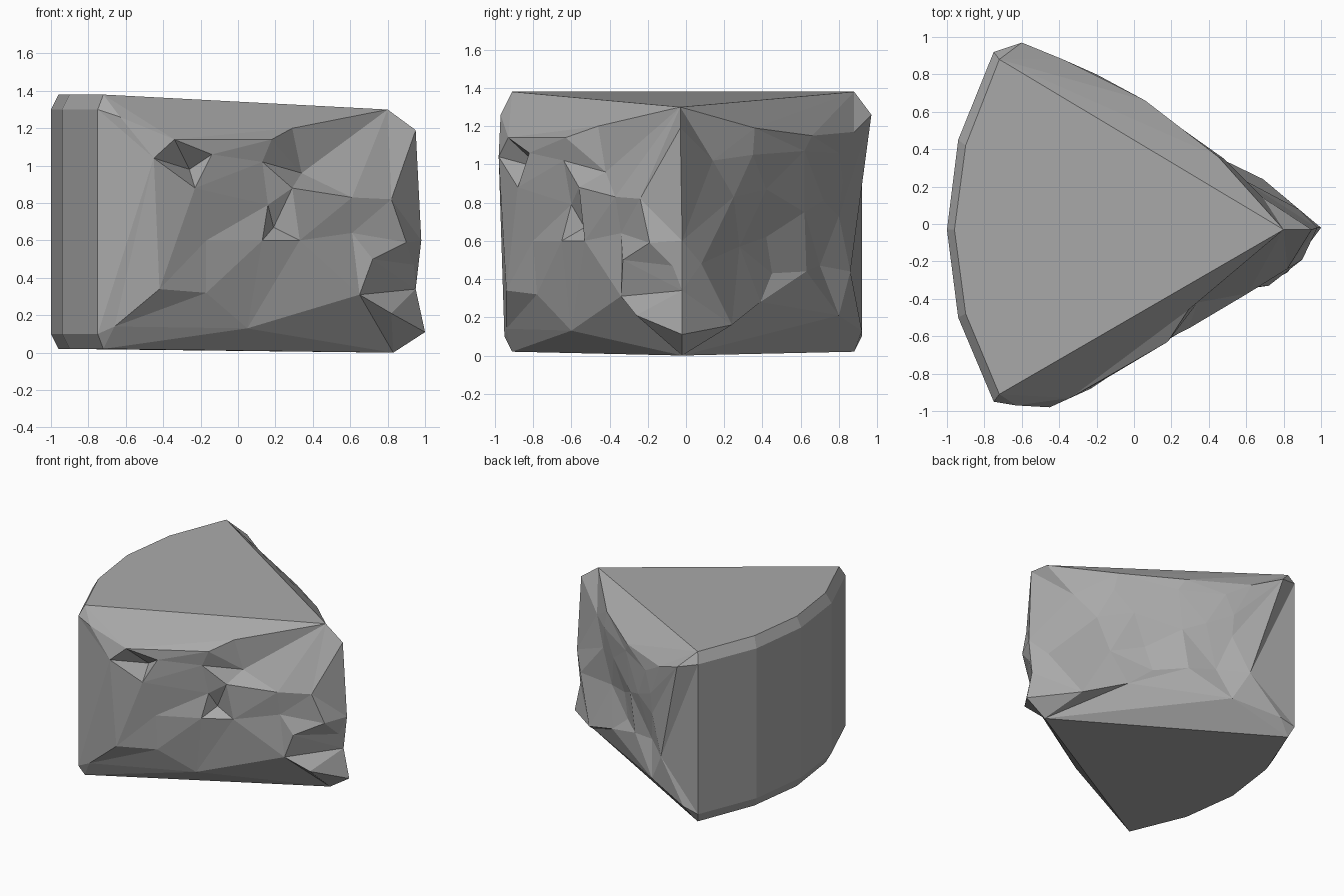
import bpy, bmesh
from mathutils import Vector
from mathutils.geometry import delaunay_2d_cdt

cube = bpy.data.objects.get("Cube")
if cube:
    bpy.data.objects.remove(cube, do_unlink=True)

# One plain stone colour
stone = bpy.data.materials.new("grey stone")
stone.use_nodes = True
colour = (0.4, 0.4, 0.4, 1)
stone.diffuse_color = colour
stone.node_tree.nodes["Principled BSDF"].inputs["Base Color"].default_value = colour

bm = bmesh.new()


def add_points(points):
    """Make vertices from points given in hundredths of a unit."""
    return [bm.verts.new(Vector(p) / 100) for p in points]


def loft(lower, upper):
    """Join two rows of vertices with a strip of quads."""
    for i in range(len(lower) - 1):
        bm.faces.new((lower[i], lower[i + 1], upper[i + 1], upper[i]))


def broken_face(border, peaks):
    """Fill a border with rough triangles that pass through the peaks."""
    verts = border + add_points(peaks)
    flat = [Vector((v.co.x, v.co.z)) for v in verts]
    result = delaunay_2d_cdt(flat, [], [list(range(len(border)))], 1, 1e-5)
    tris, sources = result[2], result[3]
    for tri in tris:
        corners = [verts[sources[i][0]] for i in tri if sources[i]]
        if len(set(corners)) == 3:
            bm.faces.new(corners)


# Curved outer wall with chamfered rims, running from back to front
outer = [(-75, 92), (-94, 45), (-100, -3), (-94, -50), (-75, -95)]
inner = [(-72, 88), (-90, 42), (-96, -3), (-90, -48), (-72, -91)]
levels = [(inner, 2), (outer, 10), (outer, 130), (inner, 138)]
rows = [add_points([(x, y, z) for x, y in arc]) for arc, z in levels]
for lower, upper in zip(rows, rows[1:]):
    loft(lower, upper)

# Worn pointed edge opposite the wall, from bottom to top
tip = add_points([(83, -2, 0), (100, -2, 11), (95, -2, 34),
                  (98, -2, 60), (95, -3, 119), (80, -3, 130)])

# Flat top and bottom
bm.faces.new(rows[-1] + [tip[-1]])
bm.faces.new(rows[0] + [tip[0]])

# Rough fracture on the front side
front_peaks = [
    (-63, -97, 126), (-34, -93, 114), (18, -63, 114), (29, -46, 120),
    (-45, -98, 104), (-14, -82, 106), (-26, -76, 98), (-23, -88, 88),
    (13, -64, 102), (34, -42, 96), (29, -56, 88), (61, -37, 83),
    (16, -60, 79), (19, -53, 67), (13, -65, 60), (33, -53, 60),
    (-17, -80, 60), (-42, -94, 34), (-17, -78, 32), (61, -34, 64),
    (82, -24, 82), (90, -19, 59), (72, -33, 50), (94, -7, 47),
    (65, -34, 31), (82, -26, 21), (5, -60, 13), (-66, -94, 14),
]
broken_face([row[-1] for row in rows] + tip[::-1], front_peaks)

# Rough fracture on the back side
back_peaks = [
    (-60, 97, 126), (-38, 88, 117), (6, 66, 115), (45, 36, 119),
    (69, 14, 102), (48, 35, 105), (10, 62, 107), (-20, 80, 106),
    (56, 25, 83), (35, 42, 87), (46, 28, 57), (25, 42, 62),
    (-26, 82, 90), (-8, 72, 81), (6, 62, 75), (-26, 80, 73),
    (-38, 86, 44), (-19, 70, 47), (1, 63, 44), (20, 45, 43),
    (38, 39, 28), (88, 8, 48), (69, 24, 16), (-26, 80, 21),
    (-62, 92, 13),
]
broken_face([row[0] for row in rows] + tip[::-1], back_peaks)

# Finish as one flat-shaded solid
bmesh.ops.recalc_face_normals(bm, faces=bm.faces[:])
mesh = bpy.data.meshes.new("broken_stone_wedge")
bm.to_mesh(mesh)
bm.free()
mesh.materials.append(stone)
wedge = bpy.data.objects.new("broken_stone_wedge", mesh)
bpy.context.collection.objects.link(wedge)
